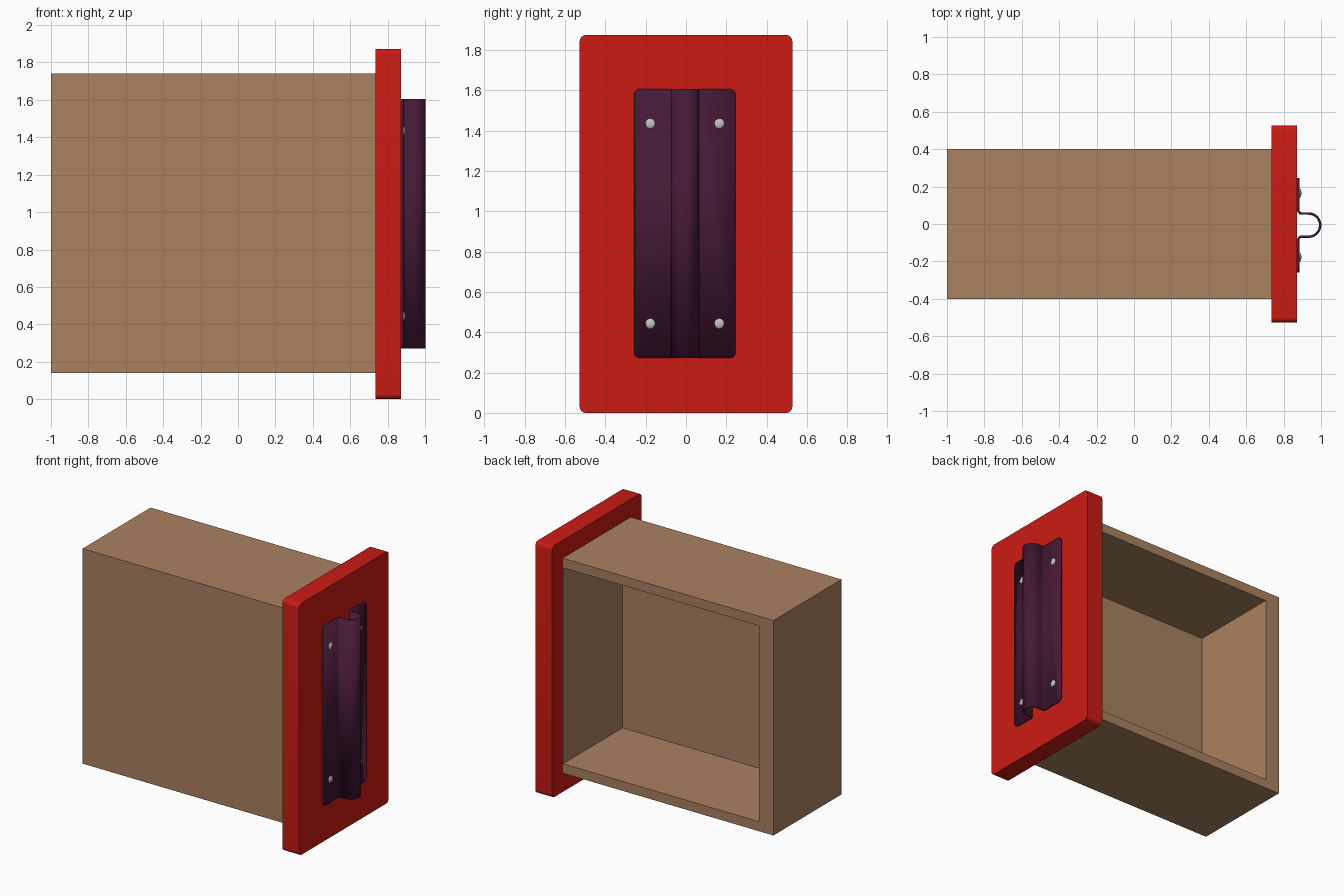
import bpy, bmesh
from math import sin, cos, pi, radians
from mathutils import Matrix

if "Cube" in bpy.data.objects:
    bpy.data.objects.remove(bpy.data.objects["Cube"])


def material(name, rgb):
    m = bpy.data.materials.new(name)
    m.diffuse_color = (*rgb, 1)
    m.use_nodes = True
    m.node_tree.nodes["Principled BSDF"].inputs["Base Color"].default_value = m.diffuse_color
    return m


def make(name, bm, mat, smooth=False):
    bmesh.ops.recalc_face_normals(bm, faces=bm.faces)
    me = bpy.data.meshes.new(name)
    bm.to_mesh(me)
    bm.free()
    ob = bpy.data.objects.new(name, me)
    bpy.context.collection.objects.link(ob)
    me.materials.append(mat)
    if smooth:
        bpy.ops.object.select_all(action='DESELECT')
        ob.select_set(True)
        bpy.context.view_layer.objects.active = ob
        bpy.ops.object.shade_smooth_by_angle(angle=radians(30))
    return ob


def box(lo, hi):
    bm = bmesh.new()
    size = [b - a for a, b in zip(lo, hi)]
    mid = [(a + b) / 2 for a, b in zip(lo, hi)]
    bmesh.ops.create_cube(bm, size=1, matrix=Matrix.Translation(mid) @ Matrix.Diagonal((*size, 1)))
    return bm


wood = material("wood", (0.40, 0.22, 0.12))
red = material("red_paint", (0.60, 0.011, 0.007))
purple = material("purple_metal", (0.062, 0.010, 0.038))
steel = material("steel", (0.55, 0.55, 0.52))

# Drawer box: hollow tray whose open side faces +y
bm = box((-1, -0.4, 0.14), (0.737, 0.4, 1.74))
bm.faces.ensure_lookup_table()
back = max(bm.faces, key=lambda f: f.calc_center_median().y)
bmesh.ops.inset_region(bm, faces=[back], thickness=0.1)
for v in back.verts:
    v.co.x = -0.88 if v.co.x < 0 else 0.732
floor = bmesh.ops.extrude_discrete_faces(bm, faces=[back])["faces"][0]
for v in floor.verts:
    v.co.y = -0.3
make("drawer_box", bm, wood)

# Front panel with rounded corners
bm = box((0.735, -0.527, 0), (0.872, 0.527, 1.873))
edges = [e for e in bm.edges if abs(e.verts[0].co.x - e.verts[1].co.x) > 0.1]
bmesh.ops.bevel(bm, geom=edges, offset=0.03, segments=6, profile=0.5, affect='EDGES')
make("front_panel", bm, red, True)

# Handle: bent sheet with two flanges and a rounded ridge
CY, Z0, Z1, T = -0.006, 0.271, 1.606, 0.013
X = 0.872 + T / 2
R, F = 0.062, 0.018
half = [(X, 0.252)]
half += [(X + F - F * cos(a), R + F - F * sin(a)) for a in (i * pi / 12 for i in range(7))]
half += [(0.9335 + R * sin(a), R * cos(a)) for a in (i * pi / 24 for i in range(13))]
profile = half + [(x, -y) for x, y in reversed(half[:-1])]
bm = bmesh.new()
rows = [[bm.verts.new((x, CY + y, z)) for x, y in profile] for z in (Z0, Z1)]
for i in range(len(profile) - 1):
    bm.faces.new((rows[0][i], rows[0][i + 1], rows[1][i + 1], rows[1][i]))
corners = [row[i] for row in rows for i in (0, -1)]
bmesh.ops.bevel(bm, geom=corners, offset=0.03, segments=5, profile=0.5, affect='VERTICES')
handle = make("handle", bm, purple, True)
sheet = handle.modifiers.new("sheet", 'SOLIDIFY')
sheet.thickness, sheet.offset, sheet.use_even_offset = T, 0, True
handle.modifiers.move(len(handle.modifiers) - 1, 0)

# Domed screw heads
for side, y in (("left", -0.171), ("right", 0.171)):
    for level, z in (("lower", 0.443), ("upper", 1.434)):
        bm = bmesh.new()
        bmesh.ops.create_uvsphere(bm, u_segments=20, v_segments=10, radius=1,
                                  matrix=Matrix.Translation((0.885, CY + y, z))
                                  @ Matrix.Diagonal((0.010, 0.025, 0.025, 1)))
        make(f"screw_{level}_{side}", bm, steel, True)
